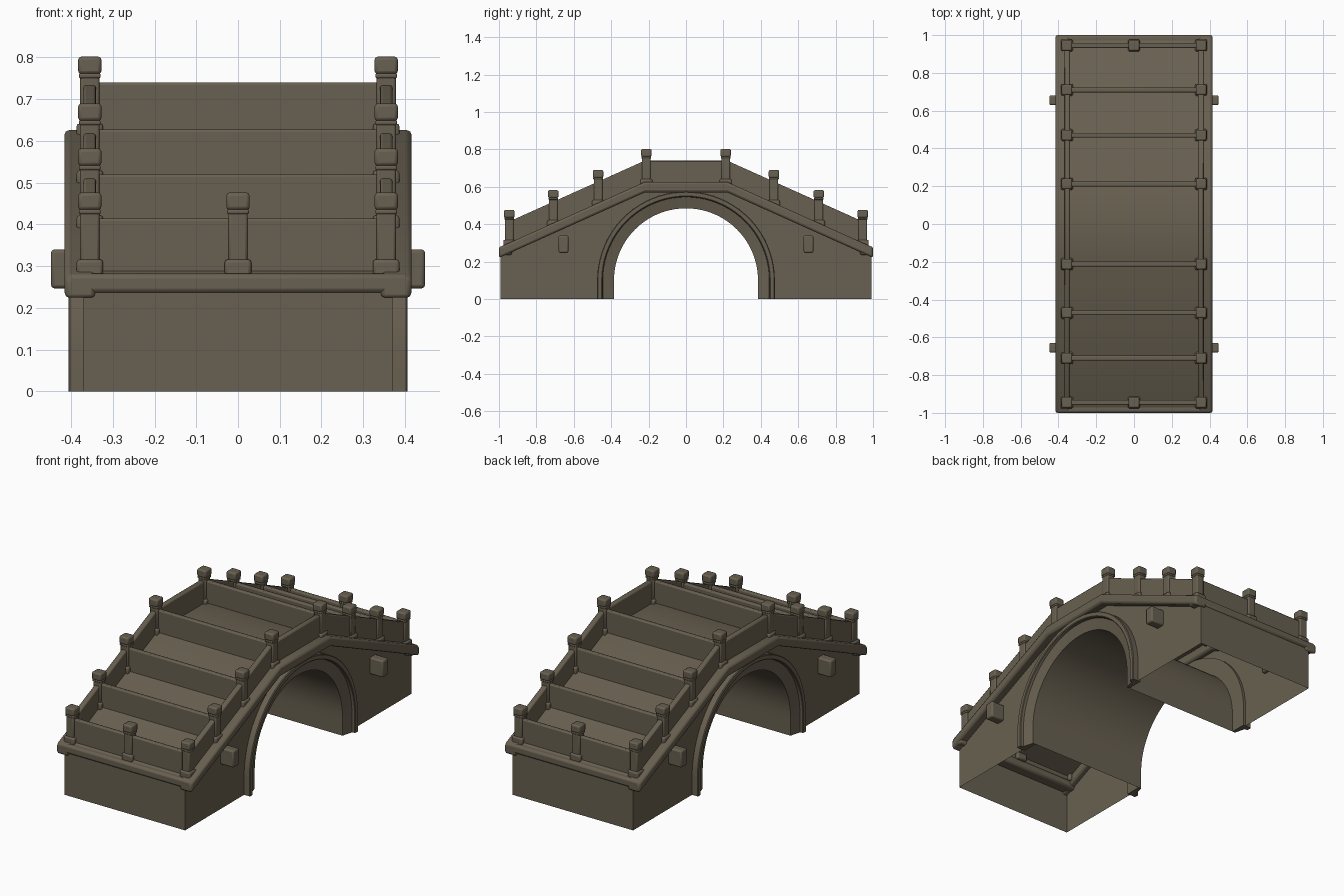
import bpy, bmesh, math

if "Cube" in bpy.data.objects:
    bpy.data.objects.remove(bpy.data.objects["Cube"])

stone = bpy.data.materials.new("brown grey stone")
stone.diffuse_color = (0.14, 0.118, 0.082, 1)
stone.use_nodes = True
stone.node_tree.nodes["Principled BSDF"].inputs["Base Color"].default_value = stone.diffuse_color


def deck(y):
    """Height of the humped deck at y."""
    return 0.62 - max(0.0, abs(y) - 0.22) * 0.449


def finish(bm, name, bevel=0.0, seg=2):
    bmesh.ops.recalc_face_normals(bm, faces=bm.faces)
    me = bpy.data.meshes.new(name)
    bm.to_mesh(me)
    bm.free()
    me.materials.append(stone)
    ob = bpy.data.objects.new(name, me)
    bpy.context.collection.objects.link(ob)
    if bevel:
        m = ob.modifiers.new("bevel", 'BEVEL')
        m.width = bevel
        m.segments = seg
        m.limit_method = 'ANGLE'
        m.angle_limit = math.radians(40)
    bpy.ops.object.select_all(action='DESELECT')
    bpy.context.view_layer.objects.active = ob
    ob.select_set(True)
    bpy.ops.object.shade_smooth_by_angle(angle=math.radians(35))
    return ob


def prism(name, pts, x0, x1, bevel=0.0, open_bottom=False):
    """Extrude a y/z outline along x."""
    bm = bmesh.new()
    a = [bm.verts.new((x0, y, z)) for y, z in pts]
    b = [bm.verts.new((x1, y, z)) for y, z in pts]
    bm.faces.new(a)
    bm.faces.new(b[::-1])
    n = len(pts)
    for i in range(n):
        j = (i + 1) % n
        if open_bottom and pts[i][1] == 0 and pts[j][1] == 0:
            continue
        bm.faces.new((a[i], b[i], b[j], a[j]))
    return finish(bm, name, bevel)


def box(name, x0, x1, y0, y1, z0, z1, bevel):
    return prism(name, [(y0, z0), (y1, z0), (y1, z1), (y0, z1)], x0, x1, bevel)


def arch(r, n=40):
    """Semicircle on short straight legs, left foot to right foot."""
    pts = [(-r, 0.0)]
    for i in range(n + 1):
        t = math.pi * (1 - i / n)
        pts.append((r * math.cos(t), 0.1 + r * math.sin(t)))
    return pts + [(r, 0.0)]


# hollow masonry body with barrel vault, open underneath
E = 0.992
outline = [(-E, 0.0), (-E, deck(E)), (-0.22, 0.62), (0.22, 0.62), (E, deck(E)), (E, 0.0)]
prism("bridge_body", outline + arch(0.385)[::-1], -0.37, 0.37, open_bottom=True)

for s in (-1, 1):
    side = "right" if s > 0 else "left"

    # arch ring: splayed inner face and raised outer moulding
    section = [(0.385, 0.355), (0.385, 0.372), (0.445, 0.388), (0.447, 0.403),
               (0.451, 0.406), (0.471, 0.406), (0.475, 0.402), (0.475, 0.355)]
    bm = bmesh.new()
    rows = [[bm.verts.new((s * x, y, z)) for y, z in arch(r)] for r, x in section]
    k = len(rows)
    for i in range(k):
        p, q = rows[i], rows[(i + 1) % k]
        for j in range(len(p) - 1):
            bm.faces.new((p[j], p[j + 1], q[j + 1], q[j]))
    for end in (0, -1):
        bm.faces.new([row[end] for row in rows])
    finish(bm, side + "_arch_ring")

    # cornice following the deck
    ys = (-1.0, -0.22, 0.22, 1.0)
    top = [(y, deck(y) + 0.006) for y in ys]
    low = [(y, deck(y) - 0.05) for y in ys]
    prism(side + "_cornice", top + low[::-1], s * 0.34, s * 0.416, 0.012)

    # parapet panels following the deck
    ys = (-0.945, -0.22, 0.22, 0.945)
    top = [(y, deck(y) + 0.12) for y in ys]
    low = [(y, deck(y) - 0.01) for y in ys]
    prism(side + "_parapet", top + low[::-1], s * 0.34, s * 0.37, 0.006)

    # projecting stone blocks on the side walls
    for e in (-1, 1):
        yc = e * 0.655
        box(side + "_wall_block", s * 0.35, s * 0.448, yc - 0.026, yc + 0.026,
            0.247, 0.34, 0.008)


def post(x, y):
    """Post with plinth, shaft, collar and block cap."""
    z = deck(y)
    for part, h, z0, z1, bev in (("plinth", 0.032, -0.02, 0.022, 0.008),
                                 ("shaft", 0.023, 0.015, 0.14, 0.006),
                                 ("collar", 0.026, 0.13, 0.142, 0.004),
                                 ("cap", 0.028, 0.14, 0.182, 0.008)):
        box("post_" + part, x - h, x + h, y - h, y + h, z + z0, z + z1, bev)


for e in (-1, 1):
    # end cornice across each approach
    y0, y1 = sorted((e * 1.0, e * 0.93))
    box("end_cornice", -0.41, 0.41, y0, y1, 0.235, 0.282, 0.012)
    # cross walls and posts
    for y in (0.945, 0.71, 0.47, 0.212):
        yy = e * y
        z = deck(yy)
        box("cross_wall", -0.345, 0.345, yy - 0.013, yy + 0.013, z - 0.02, z + 0.12, 0.006)
        for x in (-0.355, 0.355):
            post(x, yy)
    post(0.0, e * 0.945)
